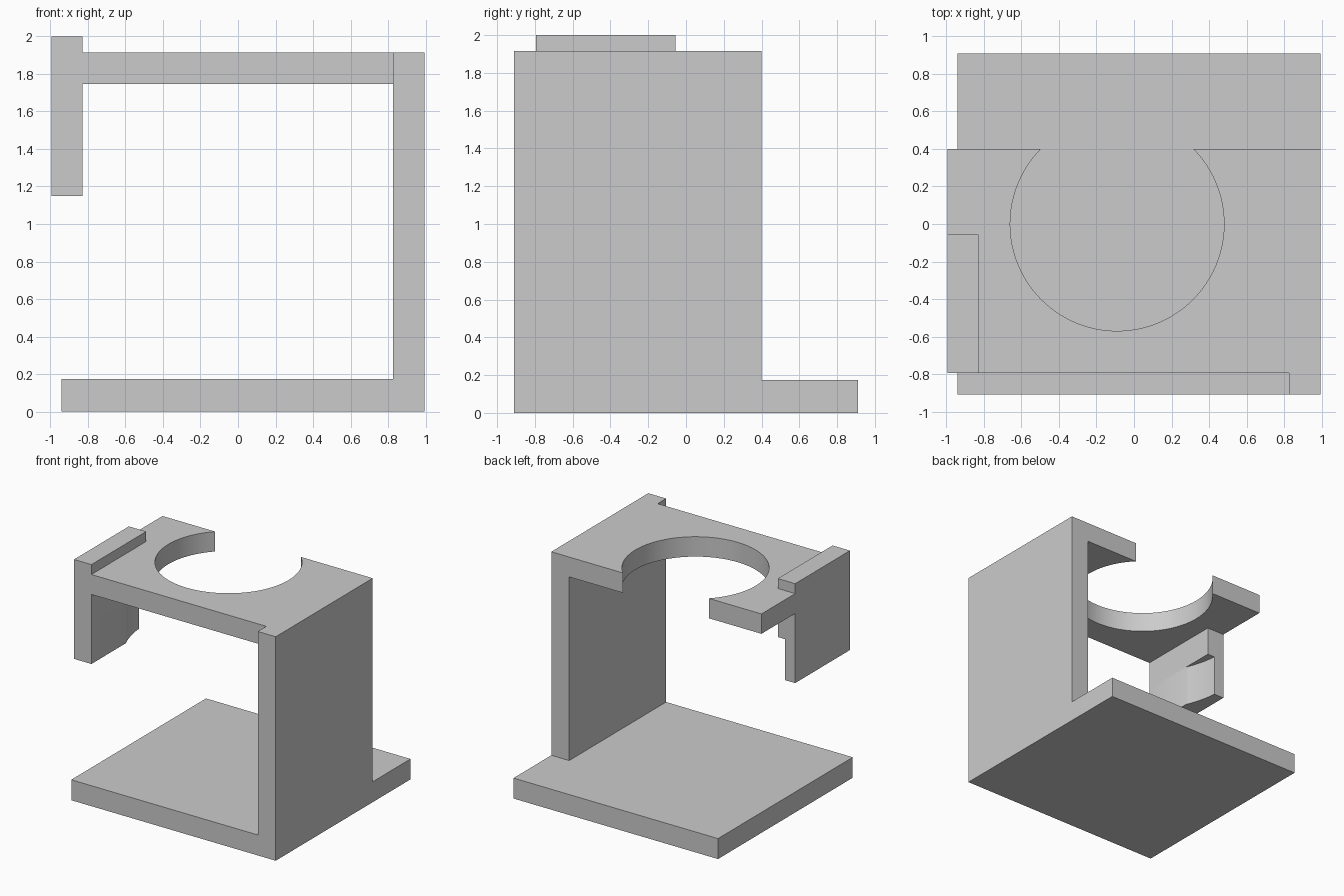
import bpy, bmesh, math

cube = bpy.data.objects.get("Cube")
if cube:
    bpy.data.objects.remove(cube, do_unlink=True)

# Single light grey material
grey = bpy.data.materials.new("light_grey")
grey.use_nodes = True
colour = (0.6, 0.6, 0.6, 1)
grey.diffuse_color = colour
grey.node_tree.nodes["Principled BSDF"].inputs["Base Color"].default_value = colour


def prism(name, outline, z0, z1):
    """Extrude a counter-clockwise xy outline from z0 up to z1."""
    bm = bmesh.new()
    face = bm.faces.new([bm.verts.new((x, y, z0)) for x, y in outline])
    out = bmesh.ops.extrude_face_region(bm, geom=[face])
    top = [v for v in out["geom"] if isinstance(v, bmesh.types.BMVert)]
    bmesh.ops.translate(bm, verts=top, vec=(0, 0, z1 - z0))
    bmesh.ops.recalc_face_normals(bm, faces=bm.faces)
    mesh = bpy.data.meshes.new(name)
    bm.to_mesh(mesh)
    bm.free()
    mesh.materials.append(grey)
    obj = bpy.data.objects.new(name, mesh)
    bpy.context.collection.objects.link(obj)
    bpy.ops.object.select_all(action="DESELECT")
    obj.select_set(True)
    bpy.context.view_layer.objects.active = obj
    bpy.ops.object.shade_smooth_by_angle(angle=math.radians(30))
    return obj


def box(name, x0, x1, y0, y1, z0, z1):
    return prism(name, [(x0, y0), (x1, y0), (x1, y1), (x0, y1)], z0, z1)


def arc(cx, radius, start, end, steps):
    """Points on a circle centred on the holder axis, clockwise or not."""
    return [(cx + radius * math.cos(start + (end - start) * i / steps),
             radius * math.sin(start + (end - start) * i / steps))
            for i in range(steps + 1)]


# Shared dimensions
side, wall_x, flap_x = 0.994, 0.825, -0.83
front, back = -0.795, 0.4
flap_back = -0.055
floor_z, shelf_z, shelf_top = 0.175, 1.745, 1.915
axis_x, hole_r, grip_r = -0.09, 0.57, 0.81

# Base slab and upright wall
box("base", -0.94, side, -0.91, 0.91, 0, floor_z)
box("side_wall", wall_x, side, -0.91, back, floor_z, shelf_top)

# Shelf with a round opening that breaks through the back edge
a = math.asin(back / hole_r)
hole = arc(axis_x, hole_r, a, -math.pi - a, 72)
prism("holder_shelf",
      [(flap_x, front), (wall_x, front), (wall_x, back)] + hole +
      [(-side, back), (-side, flap_back), (flap_x, flap_back)],
      shelf_z, shelf_top)

# Side flap: full block above, curved relief on its lower inner face
relief_z = 1.5
box("flap_upper", -side, flap_x, front, flap_back, relief_z, 2)
start = math.pi + math.acos((axis_x - flap_x) / grip_r)
end = math.pi + math.asin(-flap_back / grip_r)
prism("flap_lower",
      [(-side, front), (flap_x, front)] +
      arc(axis_x, grip_r, start, end, 12) + [(-side, flap_back)],
      1.15, relief_z)
